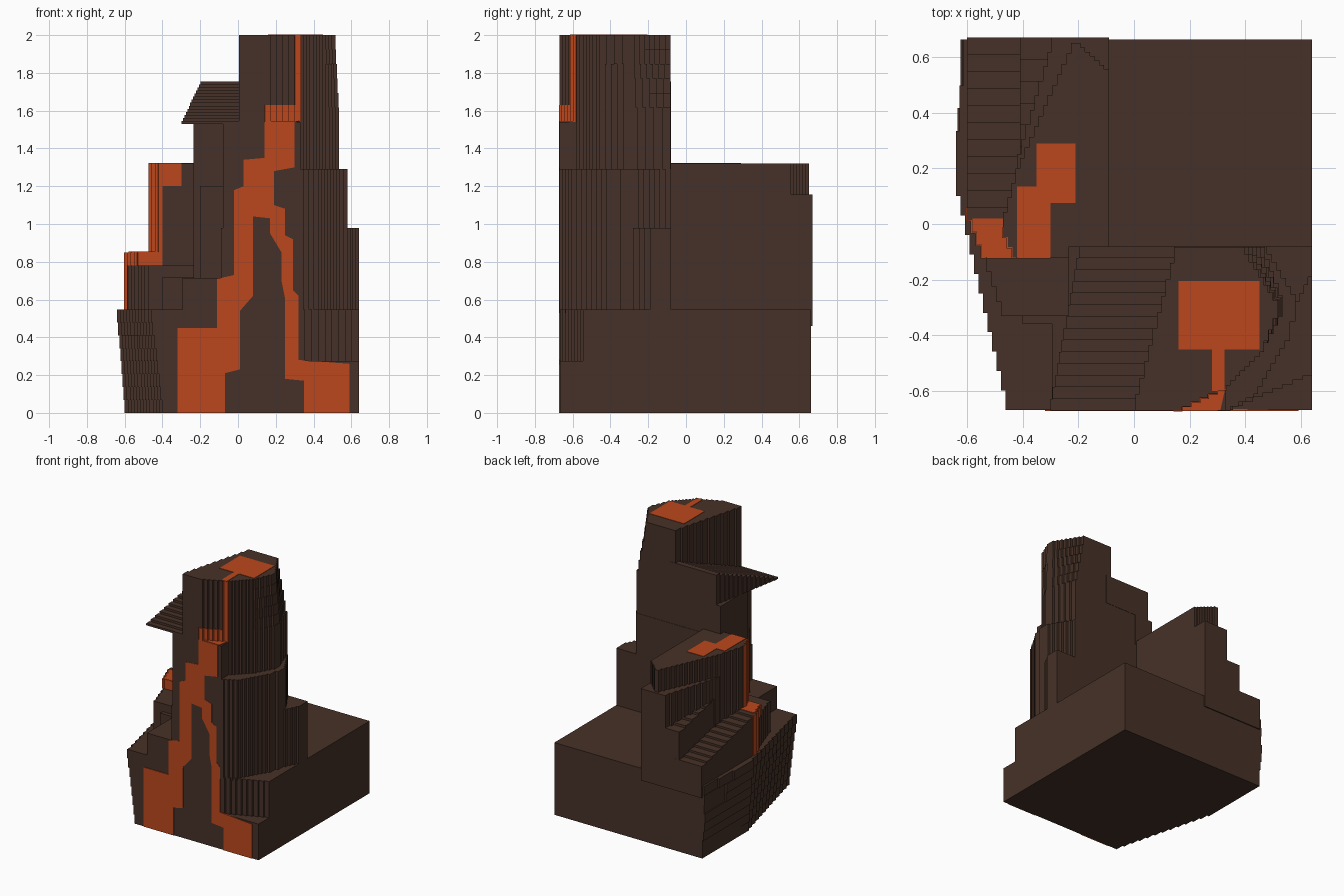
import bpy, bmesh

if "Cube" in bpy.data.objects:
    bpy.data.objects.remove(bpy.data.objects["Cube"])

STEP = 0.016  # size of the small carved steps


def material(name, rgb):
    m = bpy.data.materials.new(name)
    m.diffuse_color = (*rgb, 1)
    m.use_nodes = True
    m.node_tree.nodes["Principled BSDF"].inputs["Base Color"].default_value = m.diffuse_color
    return m


ROCK = material("dark rock", (0.062, 0.031, 0.021))
LAVA = material("glowing lava", (0.5, 0.064, 0.012))


def stairs(a, b):
    """Stepped path from a up to (not including) b; straight if axis aligned."""
    dx, dy = b[0] - a[0], b[1] - a[1]
    n = max(1, round(min(abs(dx), abs(dy)) / STEP))
    if min(abs(dx), abs(dy)) < 0.008:
        return [a]
    pts = []
    for i in range(n):
        x, y = a[0] + dx * i / n, a[1] + dy * i / n
        pts += [(x, y), (x + dx / n, y)] if dx * dy > 0 else [(x, y), (x, y + dy / n)]
    return pts


def stepped(poly):
    return [p for a, b in zip(poly, poly[1:] + poly[:1]) for p in stairs(a, b)]


def part(name, prisms, mat=ROCK, axis="z"):
    """Object made of upright prisms (outline, low, high)."""
    bm = bmesh.new()
    for poly, lo, hi in prisms:
        place = (lambda p, h: (p[0], p[1], h)) if axis == "z" else (lambda p, h: (p[0], h, p[1]))
        rings = [[bm.verts.new(place(p, h)) for p in poly] for h in (lo, hi)]
        faces = [bm.faces.new(r) for r in rings]
        for i in range(len(poly)):
            j = (i + 1) % len(poly)
            faces.append(bm.faces.new((rings[0][i], rings[0][j], rings[1][j], rings[1][i])))
        bmesh.ops.recalc_face_normals(bm, faces=faces)
    me = bpy.data.meshes.new(name)
    bm.to_mesh(me)
    bm.free()
    me.materials.append(mat)
    ob = bpy.data.objects.new(name, me)
    bpy.context.collection.objects.link(ob)
    return ob


def rect(x0, x1, y0, y1):
    return [(x0, y0), (x1, y0), (x1, y1), (x0, y1)]


def layers(poly_at, z0, z1, n):
    """Stack of prisms whose outline changes with height."""
    dz = (z1 - z0) / n
    return [(stepped(poly_at(i / (n - 1))), z0 + i * dz, z0 + (i + 1) * dz) for i in range(n)]


def mix(a, b, t):
    return a + (b - a) * t


# base, leaning out on the left, with its right front corner cut above 0.28
def base_outline(t):
    front = [(0.32, -0.668), (0.64, -0.53)] if t > 0.5 else [(0.64, -0.668)]
    return ([(mix(-0.385, -0.445, t), -0.668)] + front +
            [(0.64, 0.662), (-0.6, 0.662), (mix(-0.6, -0.64, t), 0.17)])


part("base", layers(base_outline, 0, 0.547, 8))

# front tower: two shoulders on the right and a tapering core
SIDE = [(0.32, -0.67), (0.43, -0.61), (0.54, -0.42), (0.58, -0.28)]
part("tower_lower_shoulder", [(stepped(
    [(-0.09, -0.67)] + SIDE + [(0.64, -0.16), (0.64, -0.08), (-0.09, -0.08)]), 0.53, 0.98)])
part("tower_upper_shoulder", [(stepped(
    [(-0.08, -0.67)] + SIDE + [(0.46, -0.08), (-0.08, -0.08)]), 0.98, 1.29)])


def core_outline(left):
    def outline(t):
        return left + [(0.33, -0.58), (0.45, -0.46), (mix(0.535, 0.515, t), -0.3),
                       (mix(0.455, 0.38, t), -0.082)]
    return outline


lower, upper = [(-0.08, -0.67), (0.31, -0.67)], [(0.16, -0.082), (0.005, -0.67), (0.14, -0.67)]
part("tower_middle", [(stepped([(-0.08, -0.082)] + core_outline(lower)(0)), 1.29, 1.54)])
part("tower_top", layers(core_outline(upper), 1.54, 2.0, 6))
part("tower_left_wall", [(rect(-0.235, -0.08, -0.4, -0.08), 0.5, 1.53),
                         (rect(-0.2, -0.08, -0.48, -0.3), 0.5, 1.2)])

# overhanging wedge beside the tower top, rising to the back
N = 14
wedge = []
for i in range(N):
    t = i / N
    y0, y1 = mix(-0.67, -0.08, t), mix(-0.67, -0.08, (i + 1) / N)
    wedge.append((rect(mix(-0.3, -0.19, t), mix(0.02, 0.2, t), y0, y1), 1.53, 1.545 + 0.21 * i / (N - 1)))
part("overhang", wedge)

# front left shelves
part("front_shelf", [(rect(-0.295, -0.05, -0.67, -0.3), 0.5, 0.715)])
part("left_shelf", [(stepped([(-0.46, -0.33), (-0.2, -0.33), (-0.2, 0.1), (-0.6, 0.1), (-0.53, -0.12)]), 0.5, 0.78),
                    (rect(-0.4, -0.2, -0.36, -0.3), 0.5, 0.72)])

# ledge along the left side, stepping down to the back
LEDGE = [(-0.6, 0.06), (-0.53, -0.12)]
ledge = [(stepped([LEDGE[1], (-0.3, -0.12), (-0.3, 0.06), LEDGE[0]]), 0.5, 0.85)]
for i in range(10):
    ledge.append((rect(-0.6, -0.25, 0.06 + i * 0.061, 0.06 + (i + 1) * 0.061), 0.46, 0.835 - i * 0.015))
part("left_ledge", ledge)
part("upper_ledge", [(rect(-0.41, -0.2, 0.2 + i * 0.0783, 0.2 + (i + 1) * 0.0783), 0.46, 1.0 - i * 0.018)
                     for i in range(6)])
part("back_step", [(stepped([(-0.09, -0.1), (-0.09, 0.67), (-0.28, 0.67), (-0.42, 0.2), (-0.42, -0.1)]), 0.46, 1.155)])

# left tower
CORNER = [(-0.47, -0.01), (-0.42, -0.12)]
part("left_tower", [(stepped([CORNER[1], (-0.09, -0.12), (-0.09, 0.54), (-0.21, 0.65), (-0.41, 0.2), CORNER[0]]),
                     0.5, 1.32)])

# lava painted on the front
part("front_lava", [([
    (-0.32, 0), (-0.32, 0.45), (-0.11, 0.45), (-0.11, 0.71), (-0.02, 0.73), (-0.02, 1.18),
    (0.03, 1.2), (0.03, 1.34), (0.14, 1.35), (0.14, 1.54), (0.3, 1.54), (0.3, 1.3), (0.19, 1.28),
    (0.19, 1.1), (0.25, 1.08), (0.25, 0.94), (0.29, 0.92), (0.29, 0.65), (0.32, 0.62), (0.32, 0.28),
    (0.59, 0.26), (0.59, 0), (0.35, 0), (0.35, 0.17), (0.25, 0.18), (0.25, 0.6), (0.23, 0.7),
    (0.23, 0.85), (0.17, 0.95), (0.17, 1.03), (0.08, 1.04), (0.08, 0.62), (0.01, 0.54),
    (0.01, 0.23), (-0.07, 0.21), (-0.07, 0)], -0.6725, -0.664)], LAVA, "y")


# lava plates following stepped walls
def ribbon(a, b, shift, x0, x1):
    pts = [p for p in stairs(a, b) + [b] if x0 - 1e-4 <= p[0] <= x1 + 1e-4]
    return pts + [(x + shift[0], y + shift[1]) for x, y in reversed(pts)]


WALL = [(0.14, -0.67), (0.33, -0.58)]
OUT = (0.003, -0.003)
part("tower_wall_lava", [(ribbon(*WALL, OUT, 0.14, 0.33), 1.54, 1.63),
                         (ribbon(*WALL, OUT, 0.27, 0.33), 1.63, 2.003)], LAVA)
part("tower_foot_lava", [([(0.14, -0.67), (0.31, -0.67), (0.33, -0.58)], 1.537, 1.544)], LAVA)
part("tower_top_lava", [(rect(0.16, 0.45, -0.45, -0.205), 1.996, 2.003),
                        (rect(0.28, 0.325, -0.6, -0.45), 1.996, 2.003)], LAVA)

# lava on the left tower and its ledge
part("left_tower_top_lava", [([
    (-0.42, -0.12), (-0.42, 0.135), (-0.35, 0.135), (-0.35, 0.29), (-0.21, 0.29),
    (-0.21, 0.075), (-0.3, 0.075), (-0.3, -0.12)], 1.316, 1.323)], LAVA)
part("left_tower_wall_lava", [
    (ribbon(CORNER[0], CORNER[1], (-0.004, -0.004), -0.47, -0.42), 0.85, 1.322),
    (rect(-0.42, -0.3, -0.124, -0.118), 1.2, 1.322),
    (rect(-0.42, -0.4, -0.124, -0.118), 0.78, 1.2)], LAVA)
part("ledge_lava", [
    (stepped([LEDGE[1], (-0.42, -0.12), (-0.46, 0.02), (-0.58, 0.02)]), 0.847, 0.854),
    (rect(-0.53, -0.4, -0.124, -0.118), 0.78, 0.853),
    (ribbon(*LEDGE, (-0.004, -0.004), -0.6, -0.53), 0.78, 0.85),
    (ribbon(*LEDGE, (-0.004, -0.004), -0.6, -0.57), 0.54, 0.78)], LAVA)
